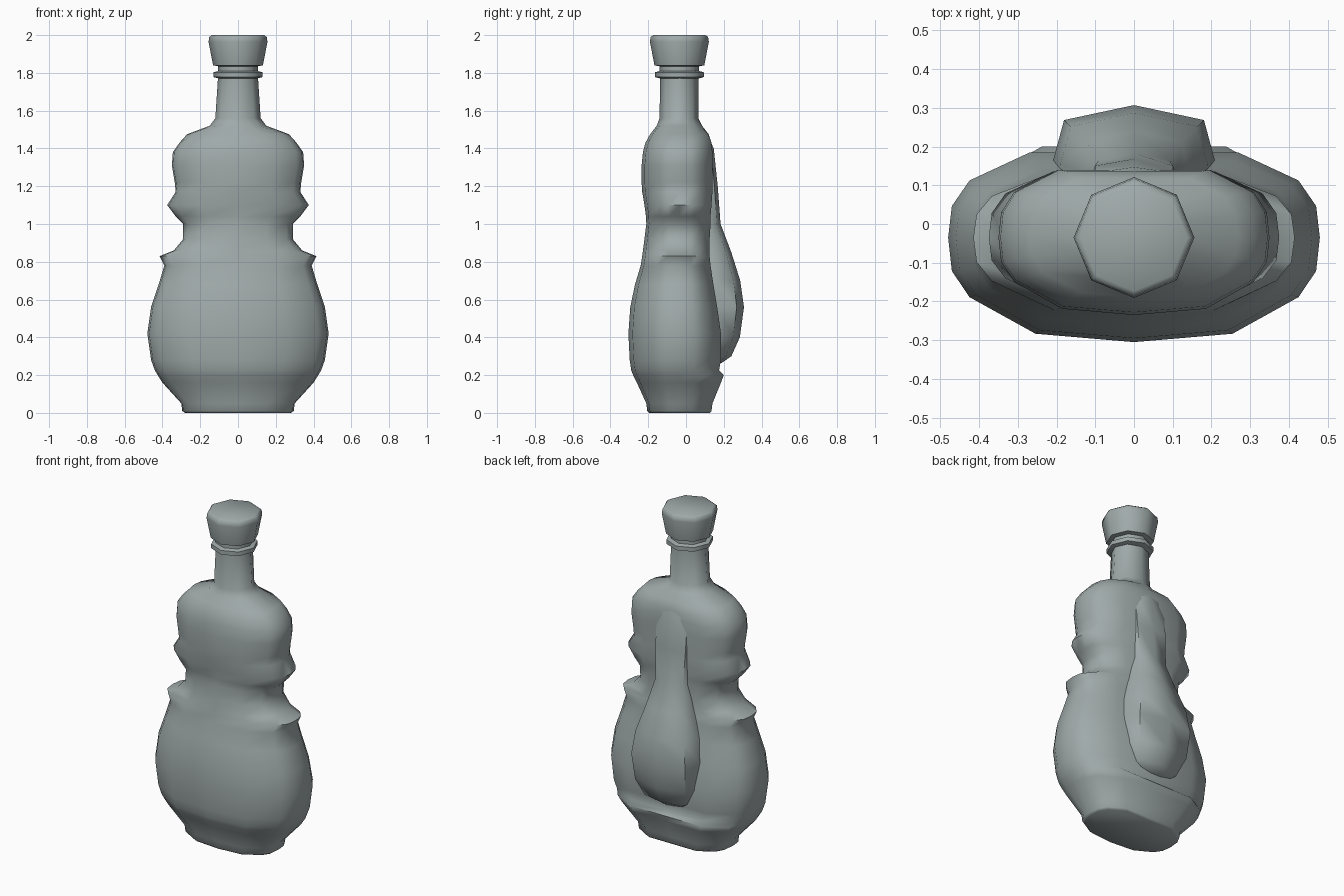
import bpy, bmesh, math

cube = bpy.data.objects.get("Cube")
if cube:
    bpy.data.objects.remove(cube, do_unlink=True)

glass = bpy.data.materials.new("grey_glass")
glass.use_nodes = True
COLOUR = (0.35, 0.40, 0.40, 1)
glass.diffuse_color = COLOUR
glass.node_tree.nodes["Principled BSDF"].inputs["Base Color"].default_value = COLOUR

AXIS_Y = -0.035  # depth of the neck axis


def loft(name, rings, angle=60):
    """Skin a stack of closed rings and cap both ends."""
    bm = bmesh.new()
    rows = [[bm.verts.new(p) for p in ring] for ring in rings]
    n = len(rows[0])
    for low, high in zip(rows, rows[1:]):
        for i in range(n):
            j = (i + 1) % n
            bm.faces.new((low[i], low[j], high[j], high[i]))
    bm.faces.new(rows[0][::-1])
    bm.faces.new(rows[-1])
    bmesh.ops.recalc_face_normals(bm, faces=bm.faces)
    mesh = bpy.data.meshes.new(name)
    bm.to_mesh(mesh)
    bm.free()
    mesh.materials.append(glass)
    ob = bpy.data.objects.new(name, mesh)
    bpy.context.collection.objects.link(ob)
    bpy.ops.object.select_all(action="DESELECT")
    ob.select_set(True)
    bpy.context.view_layer.objects.active = ob
    bpy.ops.object.shade_smooth_by_angle(angle=math.radians(angle))
    return ob


def octagon():
    """Eight-sided unit ring with a point halfway along each side."""
    pts = []
    for i in range(8):
        a, b = (math.radians(45 * k - 90) for k in (i, i + 1))
        p, q = (math.cos(a), math.sin(a)), (math.cos(b), math.sin(b))
        pts += [p, ((p[0] + q[0]) / 2, (p[1] + q[1]) / 2)]
    return pts


# Violin-shaped body: one half of the section, mirrored to the other side
HALF = [(0, -1), (.53, -.92), (.885, -.57), (.98, -.32), (1, 0),
        (.98, .37), (.885, .67), (.56, 1), (0, 1)]
BODY = HALF + [(-x, y) for x, y in HALF[-2:0:-1]]
OCT = octagon()


def body_ring(z, width, front, back, roundness=0):
    ring = []
    for (bx, by), (ox, oy) in zip(BODY, OCT):
        x = bx + (ox - bx) * roundness
        y = by + (oy - by) * roundness
        depth = back - AXIS_Y if y > 0 else AXIS_Y - front
        ring.append((x * width, AXIS_Y + y * depth, z))
    return ring


# height, half width, front, back, roundness
body_rows = [
    (0, .28, -.195, .125), (.01, .295, -.205, .135), (.05, .30, -.21, .14),
    (.16, .40, -.26, .185), (.20, .425, -.28, .20), (.225, .44, -.29, .175),
    (.28, .46, -.298, .185), (.42, .48, -.305, .185), (.56, .46, -.295, .165),
    (.68, .42, -.27, .145), (.78, .39, -.24, .13), (.83, .415, -.232, .125),
    (.86, .34, -.228, .125), (.92, .29, -.22, .125), (1.0, .29, -.21, .13),
    (1.04, .33, -.212, .13), (1.10, .375, -.22, .135), (1.17, .33, -.232, .14),
    (1.22, .335, -.235, .14), (1.31, .35, -.235, .14), (1.38, .345, -.228, .14),
    (1.43, .31, -.215, .135), (1.475, .27, -.19, .12, .1),
    (1.52, .15, -.155, .085, .6), (1.56, .12, -.14, .065, 1),
    (1.79, .105, -.137, .065, 1),
]
loft("violin_body_and_neck", [body_ring(*r) for r in body_rows])

# Pear-shaped bulge on the back, tapering to a ridge
ARCH = [(-1, 0), (-.97, .45), (-.84, .85), (0, 1), (.84, .85), (.97, .45), (1, 0)]
bulge_rows = [(.265, .11, .19), (.30, .155, .24), (.40, .20, .285), (.56, .215, .307),
              (.70, .195, .287), (.85, .145, .24), (1.0, .11, .183),
              (1.2, .12, .168), (1.4, .12, .147), (1.49, .10, .105)]
loft("back_bulge", [[(x * w, .05 + y * (peak - .05), z) for x, y in ARCH]
                    for z, w, peak in bulge_rows])


def turned(name, profile):
    """Eight-sided turned part on the neck axis."""
    return loft(name, [[(x * r, AXIS_Y + y * r, z) for x, y in OCT[::2]]
                       for z, r in profile], 50)


turned("neck_collar", [(1.77, .10), (1.778, .13), (1.803, .13), (1.81, .105), (1.845, .105)])
turned("stopper", [(1.835, .105), (1.84, .132), (1.965, .156), (1.99, .152), (2.0, .138)])
